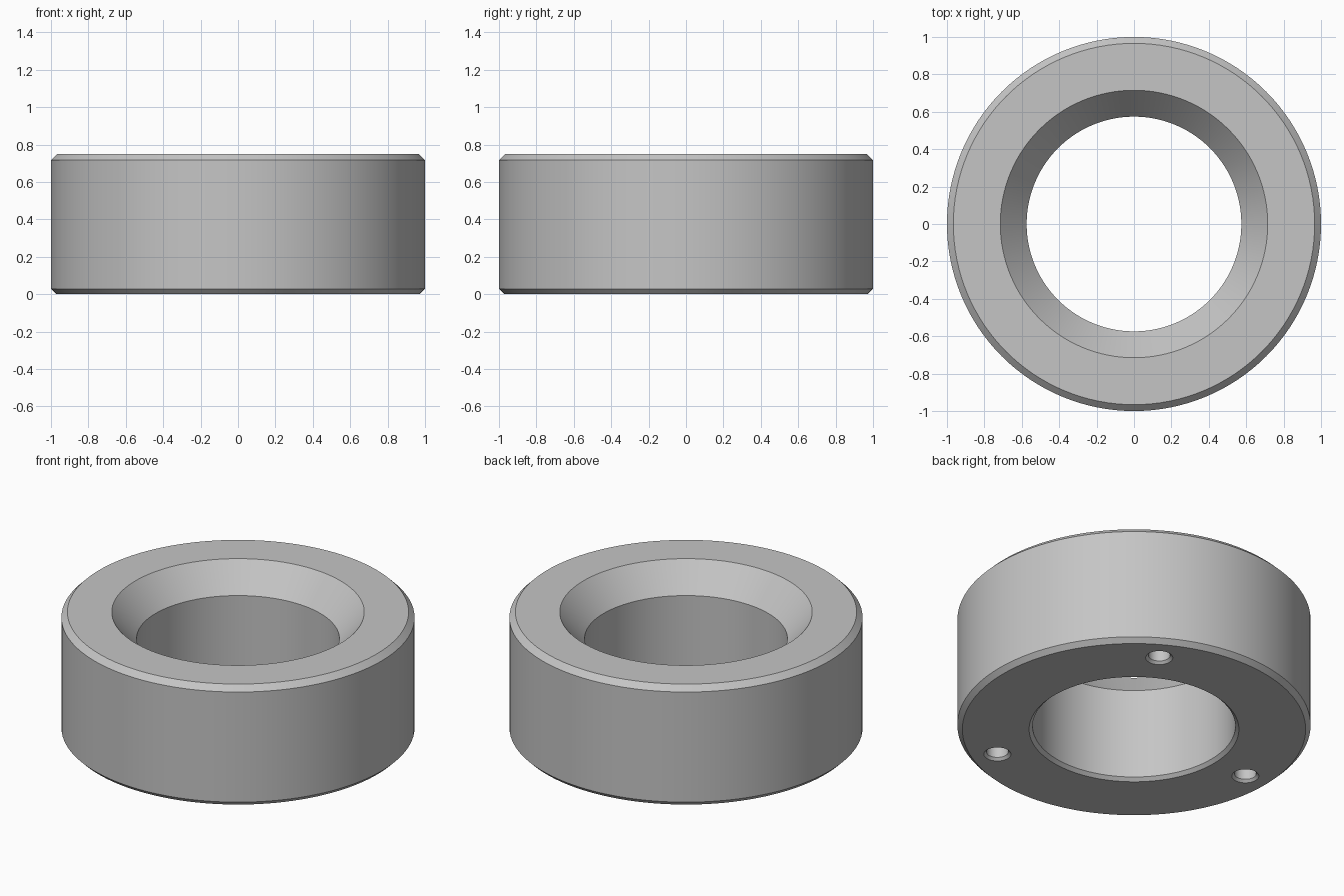
import bpy
import bmesh
from math import cos, sin, radians, pi

SEGMENTS = 128
HEIGHT = 0.75

if "Cube" in bpy.data.objects:
    bpy.data.objects.remove(bpy.data.objects["Cube"], do_unlink=True)

# Single plain grey
grey = bpy.data.materials.new("plain grey")
grey.use_nodes = True
colour = (0.56, 0.56, 0.56, 1)
grey.diffuse_color = colour
grey.node_tree.nodes["Principled BSDF"].inputs["Base Color"].default_value = colour


def lathe(name, profile, segments, closed=True):
    """Revolve an (r, z) profile around the z axis."""
    bm = bmesh.new()
    verts = [bm.verts.new((r, 0, z)) for r, z in profile]
    edges = [bm.edges.new(pair) for pair in zip(verts, verts[1:])]
    if closed:
        edges.append(bm.edges.new((verts[-1], verts[0])))
    bmesh.ops.spin(bm, geom=verts + edges, cent=(0, 0, 0), axis=(0, 0, 1),
                   angle=2 * pi, steps=segments, use_merge=True)
    bmesh.ops.remove_doubles(bm, verts=bm.verts, dist=1e-5)
    bmesh.ops.recalc_face_normals(bm, faces=bm.faces)
    mesh = bpy.data.meshes.new(name)
    bm.to_mesh(mesh)
    bm.free()
    mesh.materials.append(grey)
    obj = bpy.data.objects.new(name, mesh)
    bpy.context.collection.objects.link(obj)
    return obj


# Ring body: chamfered rims, conical lead-in above a straight bore
ring = lathe("ring_body", [
    (0.594, 0), (0.972, 0), (1, 0.028), (1, HEIGHT - 0.034),
    (0.966, HEIGHT), (0.715, HEIGHT), (0.574, HEIGHT - 0.165), (0.574, 0.02),
], SEGMENTS)

# Three countersunk blind holes in the underside
for i in range(3):
    angle = radians(60 + 120 * i)
    cutter = lathe("hole_cutter", [
        (0, -0.02), (0.097, -0.02), (0.062, 0.015), (0.062, 0.3), (0, 0.3),
    ], 32, closed=False)
    cutter.location = (0.823 * cos(angle), 0.823 * sin(angle), 0)
    cutter.hide_render = True
    cut = ring.modifiers.new("hole", "BOOLEAN")
    cut.operation = "DIFFERENCE"
    cut.solver = "EXACT"
    cut.object = cutter
    bpy.context.view_layer.objects.active = ring
    bpy.ops.object.modifier_apply(modifier=cut.name)
    bpy.data.objects.remove(cutter, do_unlink=True)

# Smooth round walls, sharp rims
bpy.ops.object.select_all(action="DESELECT")
ring.select_set(True)
bpy.context.view_layer.objects.active = ring
bpy.ops.object.shade_smooth_by_angle(angle=radians(30))
